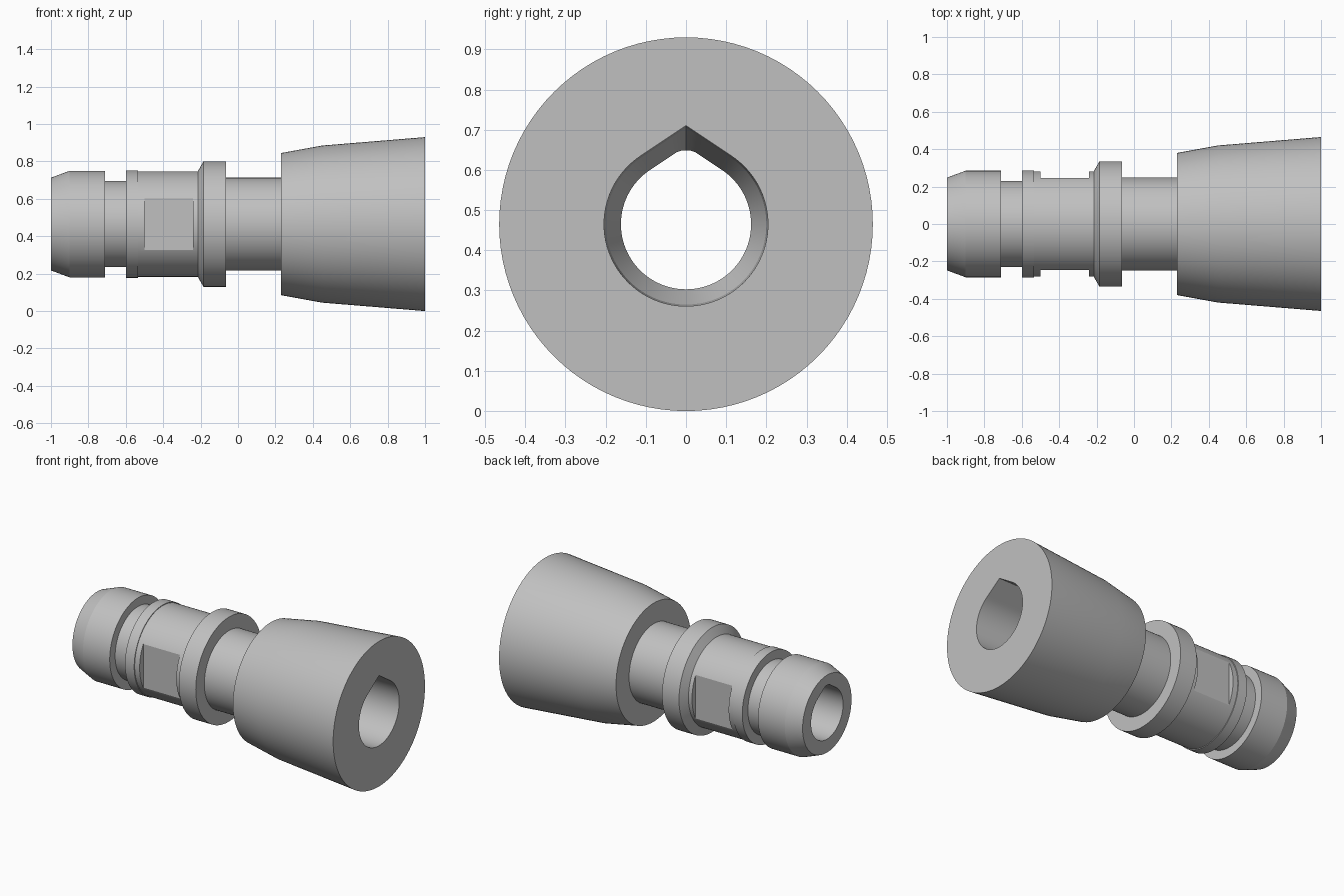
import bpy, bmesh, math

if "Cube" in bpy.data.objects:
    bpy.data.objects.remove(bpy.data.objects["Cube"])

SEGS = 96
AXIS_Z = 0.465
TANGENT = math.radians(33.75)

grey = bpy.data.materials.new("plain_grey")
grey.diffuse_color = (0.53, 0.53, 0.53, 1)
grey.use_nodes = True
grey.node_tree.nodes["Principled BSDF"].inputs["Base Color"].default_value = grey.diffuse_color

# Outer profile along x: (position, radius)
OUTER = [(-1, 0.248), (-0.9, 0.285), (-0.71, 0.285), (-0.71, 0.23),
         (-0.6, 0.23), (-0.6, 0.287), (-0.535, 0.287), (-0.535, 0.282),
         (-0.215, 0.282), (-0.185, 0.335), (-0.065, 0.335), (-0.065, 0.248),
         (0.23, 0.248), (0.23, 0.38), (0.45, 0.42), (1, 0.465)]

# Teardrop bore from mouth to tail: (position, radius, roof height)
BORE = [(1, 0.204, 1), (0.25, 0.2, 1), (0.15, 0.162, 0.183), (-1, 0.162, 0.183)]


def teardrop(angle, radius, roof):
    """Radius of a flat-topped teardrop at an angle measured from straight up."""
    a = abs(angle)
    if a < TANGENT:
        return min(radius / math.cos(a - TANGENT), roof / math.cos(a))
    return radius


def ring(bm, x, radius_at):
    verts = []
    for i in range(SEGS):
        a = 2 * math.pi * i / SEGS
        if a > math.pi:
            a -= 2 * math.pi
        r = radius_at(a)
        verts.append(bm.verts.new((x, r * math.sin(a), AXIS_Z + r * math.cos(a))))
    return verts


# Hollow turned body: outer rings, then bore rings, closed into a loop
bm = bmesh.new()
rings = [ring(bm, x, lambda a, r=r: r) for x, r in OUTER]
rings += [ring(bm, x, lambda a, r=r, t=t: teardrop(a, r, t)) for x, r, t in BORE]
for k, near in enumerate(rings):
    far = rings[(k + 1) % len(rings)]
    for i in range(SEGS):
        j = (i + 1) % SEGS
        bm.faces.new((near[i], near[j], far[j], far[i]))
bmesh.ops.recalc_face_normals(bm, faces=bm.faces)
mesh = bpy.data.meshes.new("adapter_body")
bm.to_mesh(mesh)
bm.free()
body = bpy.data.objects.new("adapter_body", mesh)
bpy.context.collection.objects.link(body)
mesh.materials.append(grey)

# Wrench flats cut into the front and back
cutters = []
for side, name in ((-1, "front_flat_cutter"), (1, "back_flat_cutter")):
    bpy.ops.mesh.primitive_cube_add(size=1, location=(-0.37, side * 0.345, AXIS_Z))
    cutter = bpy.context.object
    cutter.name = name
    cutter.scale = (0.26, 0.2, 0.6)
    cutter.hide_render = True
    cutter.data.materials.append(grey)
    mod = body.modifiers.new(name, 'BOOLEAN')
    mod.operation = 'DIFFERENCE'
    mod.solver = 'EXACT'
    mod.object = cutter
    cutters.append(cutter)

bpy.ops.object.select_all(action='DESELECT')
bpy.context.view_layer.objects.active = body
body.select_set(True)
for mod in list(body.modifiers):
    bpy.ops.object.modifier_apply(modifier=mod.name)
for cutter in cutters:
    bpy.data.objects.remove(cutter)
bpy.ops.object.shade_smooth_by_angle(angle=math.radians(15))
